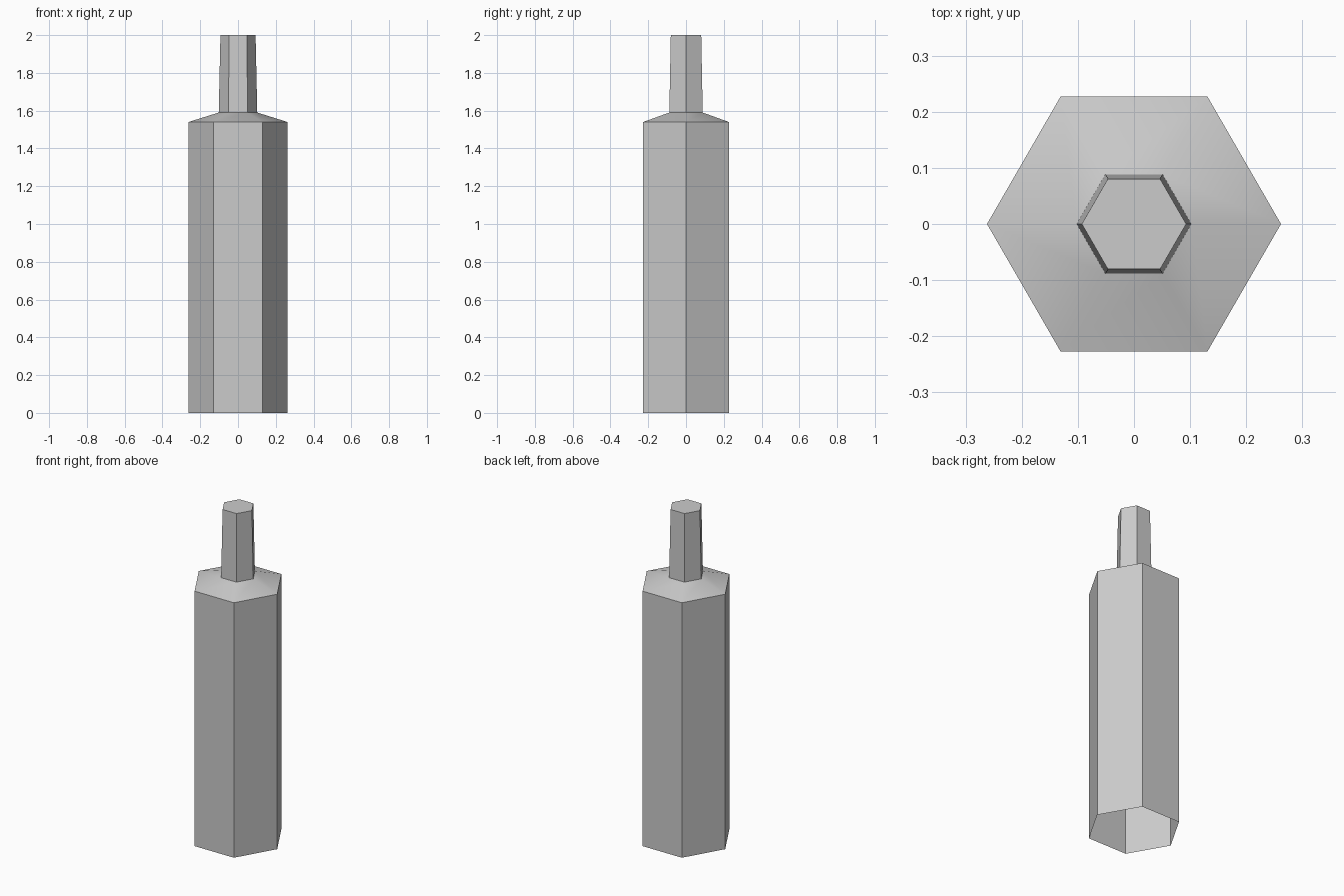
import bpy, bmesh, math

if "Cube" in bpy.data.objects:
    bpy.data.objects.remove(bpy.data.objects["Cube"])

SIDES = 6


def hex_part(name, profile, cap_top):
    """Stack six-sided rings from (radius, z) pairs into a shell with an open bottom."""
    bm = bmesh.new()
    rings = []
    for r, z in profile:
        rings.append([bm.verts.new((r * math.cos(math.tau * i / SIDES),
                                    r * math.sin(math.tau * i / SIDES), z))
                      for i in range(SIDES)])
    for low, high in zip(rings, rings[1:]):
        for i in range(SIDES):
            j = (i + 1) % SIDES
            bm.faces.new((low[i], low[j], high[j], high[i]))
    if cap_top:
        bm.faces.new(rings[-1])
    mesh = bpy.data.meshes.new(name)
    bm.to_mesh(mesh)
    bm.free()
    obj = bpy.data.objects.new(name, mesh)
    bpy.context.collection.objects.link(obj)
    # soft shoulder, crisp wall edges
    bpy.ops.object.select_all(action='DESELECT')
    obj.select_set(True)
    bpy.context.view_layer.objects.active = obj
    bpy.ops.object.shade_smooth_by_angle(angle=math.radians(30))
    return obj


# Hexagonal body, open underneath, with a sloping shoulder
hex_part("body", [(0.262, 0.0), (0.262, 1.54), (0.102, 1.59)], cap_top=False)

# Slightly tapered, capped neck
hex_part("neck", [(0.102, 1.59), (0.093, 2.0)], cap_top=True)
